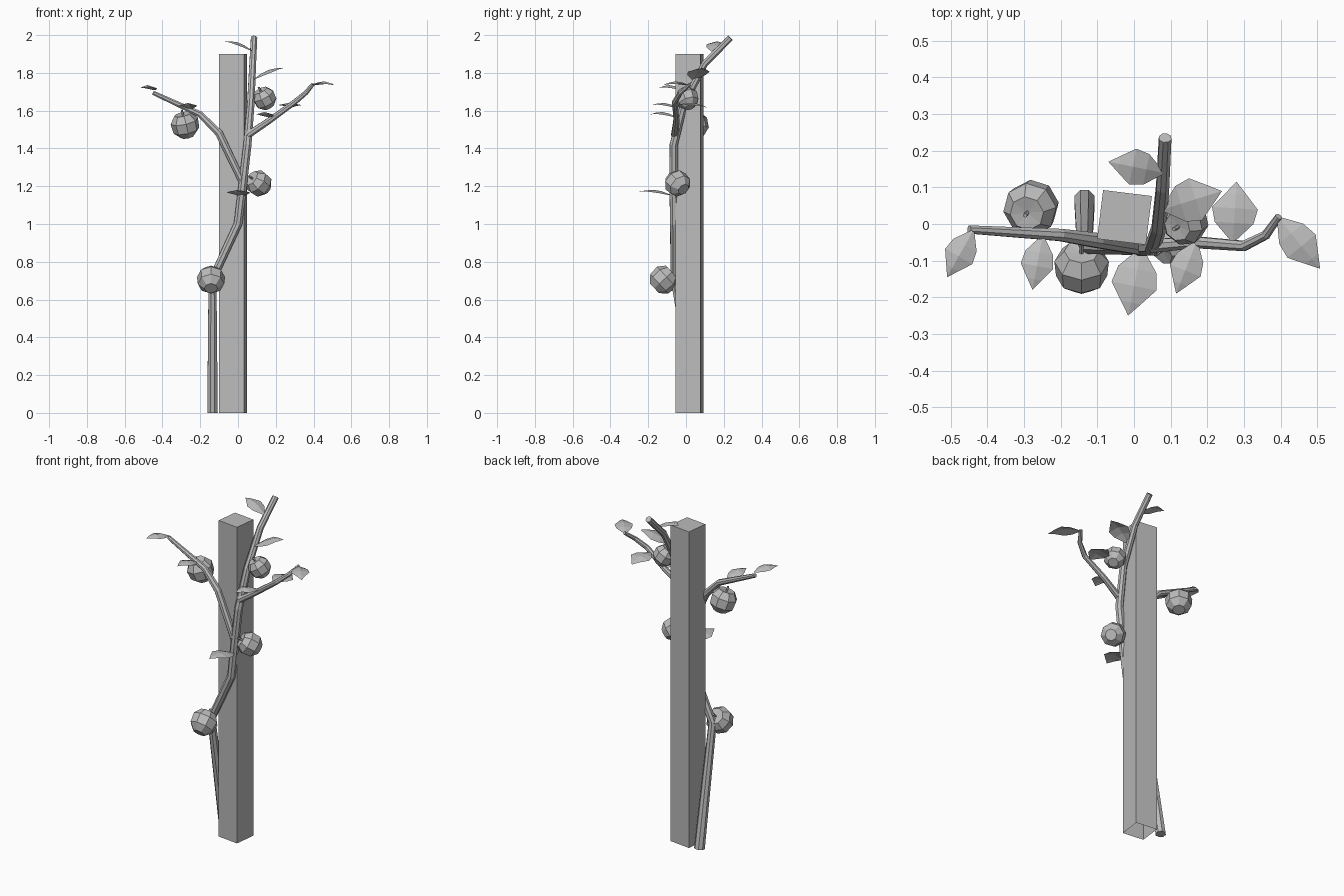
import bpy, bmesh, math
from mathutils import Vector, Matrix

if "Cube" in bpy.data.objects:
    bpy.data.objects.remove(bpy.data.objects["Cube"], do_unlink=True)

grey = bpy.data.materials.new("plain_grey")
grey.use_nodes = True
colour = (0.5, 0.5, 0.5, 1)
grey.diffuse_color = colour
grey.node_tree.nodes["Principled BSDF"].inputs["Base Color"].default_value = colour


def finish(name, bm, closed=True):
    if closed:
        bmesh.ops.recalc_face_normals(bm, faces=bm.faces)
    mesh = bpy.data.meshes.new(name)
    bm.to_mesh(mesh)
    bm.free()
    mesh.materials.append(grey)
    obj = bpy.data.objects.new(name, mesh)
    bpy.context.collection.objects.link(obj)
    return obj


def bridge(bm, rings):
    for a, b in zip(rings, rings[1:]):
        n = len(a)
        for i in range(n):
            bm.faces.new((a[i], a[(i + 1) % n], b[(i + 1) % n], b[i]))


def tube(name, path, sides=8):
    """Tapered faceted tube; each path entry is x, y, z, radius."""
    bm = bmesh.new()
    pts = [Vector(p[:3]) for p in path]
    rings, old, side = [], None, None
    for i, p in enumerate(pts):
        before = (p - pts[i - 1]).normalized() if i else Vector()
        after = (pts[i + 1] - p).normalized() if i < len(pts) - 1 else Vector()
        t = (before + after).normalized()
        side = t.orthogonal().normalized() if old is None else old.rotation_difference(t) @ side
        old, up = t, t.cross(side)
        ring = []
        for k in range(sides):
            a = math.tau * (k + 0.5) / sides
            co = p + (side * math.cos(a) + up * math.sin(a)) * path[i][3]
            co.z = max(co.z, 0)
            ring.append(bm.verts.new(co))
        rings.append(ring)
    bridge(bm, rings)
    bm.faces.new(rings[0])
    bm.faces.new(rings[-1])
    return finish(name, bm)


def fruit(name, centre, radius, bottom):
    """Eight-sided fruit with a flat bottom cap pointing along bottom, and a dimpled top."""
    bm = bmesh.new()
    profile = [(0.46, -0.88), (0.92, -0.42), (0.98, 0.28), (0.62, 0.78)]
    rings = [[bm.verts.new((r * math.cos(math.tau * k / 8), r * math.sin(math.tau * k / 8), h))
              for k in range(8)] for r, h in profile]
    bridge(bm, rings)
    bm.faces.new(rings[0])
    dimple = bm.verts.new((0, 0, 0.7))
    for k in range(8):
        bm.faces.new((rings[-1][k], rings[-1][(k + 1) % 8], dimple))
    axis = -Vector(bottom).normalized()
    turn = axis.to_track_quat("Z", "Y").to_matrix().to_4x4()
    bm.transform(Matrix.Translation(centre) @ turn @ Matrix.Scale(radius, 4))
    finish(name, bm)
    # Short stem out of the dimple
    c = Vector(centre)
    a, b = c + axis * radius * 0.65, c + axis * radius * 1.1
    tube(name + "_stem", [(*a, 0.006), (*b, 0.006)], 5)


def leaf(name, base, tip, width, arch=0.02):
    """Thin arched leaf, creased along its middle rib."""
    bm = bmesh.new()
    base, tip = Vector(base), Vector(tip)
    along = tip - base
    across = along.cross(Vector((0, 0, 1))).normalized()
    rows = []
    for t, w in ((0, 0.12), (0.3, 0.85), (0.55, 1), (0.8, 0.45)):
        mid = base + along * t + Vector((0, 0, arch * math.sin(math.pi * t)))
        edge = across * width * w / 2
        drop = Vector((0, 0, 0.012 * w))
        rows.append([bm.verts.new(v) for v in (mid - edge - drop, mid, mid + edge - drop)])
    end = bm.verts.new(tip)
    for a, b in zip(rows, rows[1:]):
        for i in (0, 1):
            bm.faces.new((a[i], a[i + 1], b[i + 1], b[i]))
    for i in (0, 1):
        bm.faces.new((rows[-1][i], rows[-1][i + 1], end))
    bmesh.ops.recalc_face_normals(bm, faces=bm.faces)
    if sum(f.normal.z for f in bm.faces) < 0:
        bmesh.ops.reverse_faces(bm, faces=bm.faces)
    finish(name, bm, False)


# Square support post, open underneath
bm = bmesh.new()
bmesh.ops.create_cube(bm, size=1)
bmesh.ops.delete(bm, geom=[f for f in bm.faces if f.normal.z < -0.5], context="FACES")
bm.transform(Matrix.Translation((-0.026, 0.018, 0.95)) @ Matrix.Rotation(math.radians(-7), 4, "Z")
             @ Matrix.Diagonal((0.134, 0.134, 1.9, 1)))
finish("post", bm, False)

# Climbing trunk and its two side branches
tube("trunk", [(-0.135, 0.065, 0, 0.03), (-0.135, -0.06, 0.71, 0.023), (0, -0.062, 1.0, 0.024),
               (0.022, -0.065, 1.18, 0.024), (0.05, -0.065, 1.42, 0.023), (0.068, -0.01, 1.64, 0.021),
               (0.078, 0.1, 1.85, 0.019), (0.085, 0.235, 1.985, 0.018)])
tube("right_branch", [(0.02, -0.066, 1.23, 0.02), (-0.1, -0.045, 1.48, 0.022),
                      (-0.2, -0.03, 1.58, 0.018), (-0.45, -0.015, 1.695, 0.012)])
tube("left_branch", [(0.05, -0.06, 1.47, 0.02), (0.17, -0.05, 1.55, 0.017), (0.3, -0.06, 1.645, 0.015),
                     (0.36, -0.03, 1.695, 0.013), (0.395, 0.02, 1.738, 0.01)])

# Fruits: centre, radius, direction of the bottom cap
fruits = [((-0.143, -0.118, 0.705), 0.076, (0, -0.7, -0.65)),
          ((0.11, -0.045, 1.215), 0.07, (0.6, 0.45, -0.45)),
          ((0.14, 0.005, 1.665), 0.063, (0.4, 0.25, -0.75)),
          ((-0.28, 0.045, 1.525), 0.076, (0.2, 0.25, -0.9))]
for i, f in enumerate(fruits, 1):
    fruit(f"fruit_{i}", *f)

# Leaves: base, tip, width
leaves = [((-0.44, -0.02, 1.71), (-0.51, -0.145, 1.72), 0.085),
          ((-0.25, -0.035, 1.61), (-0.277, -0.18, 1.63), 0.09),
          ((0.02, -0.07, 1.15), (-0.016, -0.25, 1.17), 0.125),
          ((0.17, -0.05, 1.565), (0.115, -0.19, 1.58), 0.09),
          ((0.27, -0.045, 1.63), (0.28, 0.115, 1.615), 0.125),
          ((0.395, 0.015, 1.735), (0.508, -0.122, 1.735), 0.1),
          ((0.08, 0.04, 1.765), (0.24, 0.09, 1.825), 0.12),
          ((0.078, 0.14, 1.915), (-0.07, 0.17, 1.965), 0.1)]
for i, l in enumerate(leaves, 1):
    leaf(f"leaf_{i}", *l)
